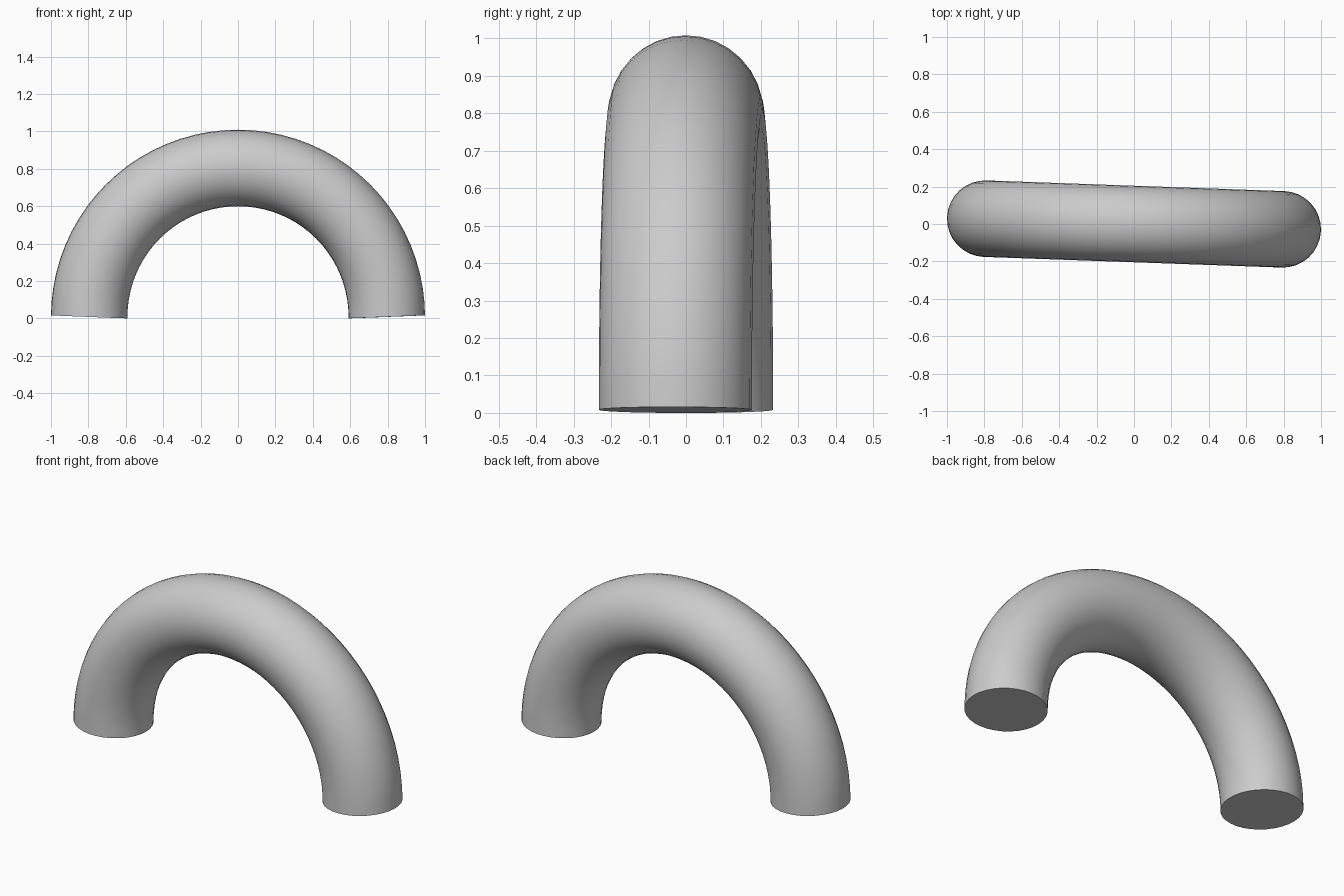
import bpy
from math import sin, cos, pi, radians

if "Cube" in bpy.data.objects:
    bpy.data.objects.remove(bpy.data.objects["Cube"])

R, TUBE, SEGMENTS = 0.796, 0.2045, 40
YAW = radians(-2.05)

# Semicircular path, turned slightly about z
curve = bpy.data.curves.new("arch_tube", 'CURVE')
curve.dimensions = '3D'
path = curve.splines.new('POLY')
path.points.add(SEGMENTS)
for i, p in enumerate(path.points):
    a = pi * i / SEGMENTS
    x = R * cos(a)
    p.co = (x * cos(YAW), x * sin(YAW), R * sin(a) + 0.008, 1)

# Round tube section with closed ends
curve.bevel_depth = TUBE
curve.bevel_resolution = 14
curve.use_fill_caps = True
tube = bpy.data.objects.new("arch_tube", curve)
bpy.context.collection.objects.link(tube)

# Mesh with smooth sides and sharp end rims
bpy.context.view_layer.objects.active = tube
tube.select_set(True)
bpy.ops.object.convert(target='MESH')
bpy.ops.object.shade_smooth_by_angle(angle=radians(35))
